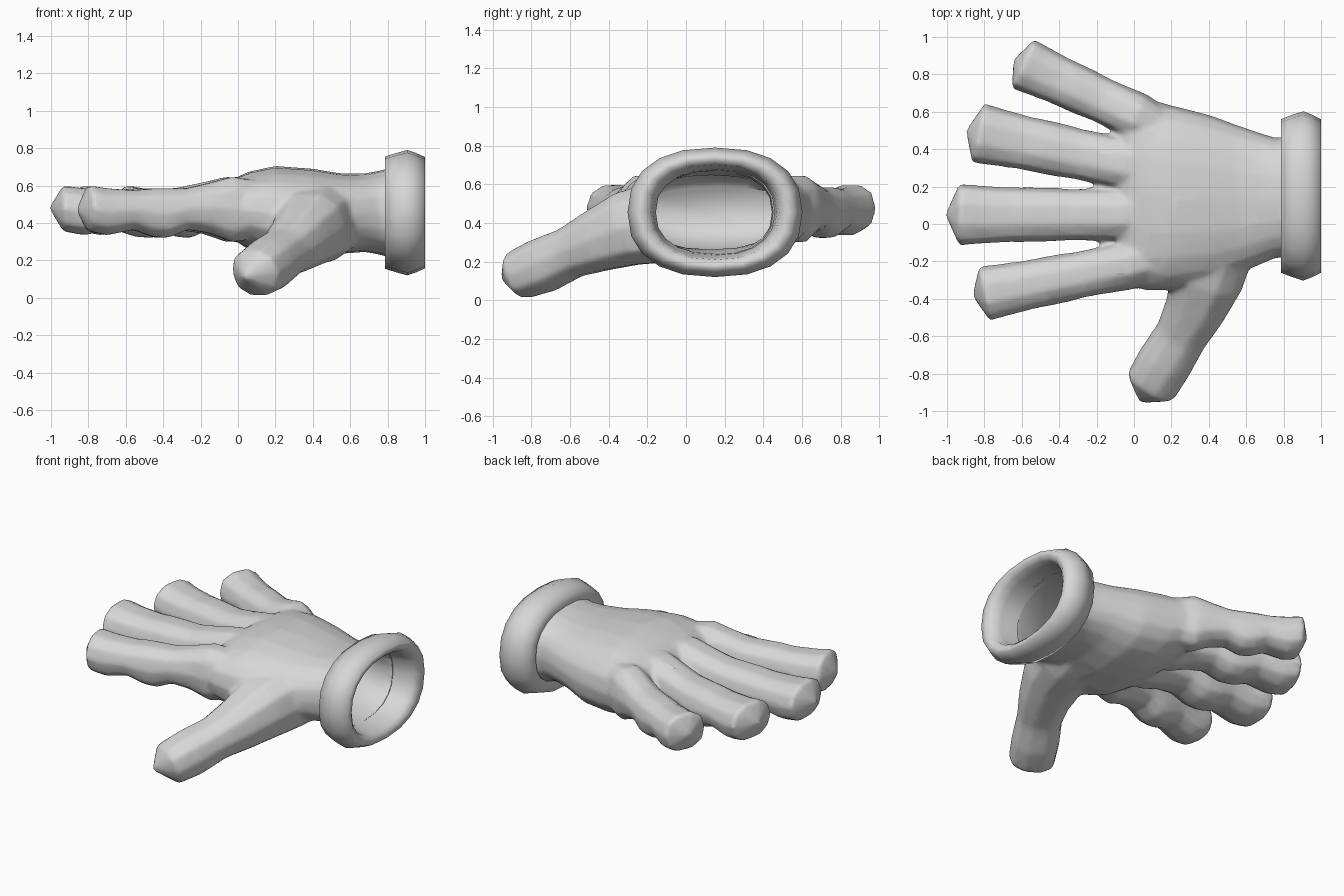
import bpy, bmesh, math
from mathutils import Vector

if "Cube" in bpy.data.objects:
    bpy.data.objects.remove(bpy.data.objects["Cube"])

glove_mat = bpy.data.materials.new("glove grey")
glove_mat.diffuse_color = (0.68, 0.68, 0.68, 1)
glove_mat.use_nodes = True
glove_mat.node_tree.nodes["Principled BSDF"].inputs["Base Color"].default_value = glove_mat.diffuse_color


def activate(obj):
    bpy.ops.object.select_all(action='DESELECT')
    obj.select_set(True)
    bpy.context.view_layer.objects.active = obj


def loft(name, stations, n=10, power=1.0, tip=None, caps=True, axis=None):
    """Skin rounded rings (x, y, z, width, height) strung along a path."""
    bm = bmesh.new()
    pts = [Vector(s[:3]) for s in stations]
    rings = []
    for i, s in enumerate(stations):
        t = axis or (pts[min(i + 1, len(pts) - 1)] - pts[max(i - 1, 0)])
        t = Vector(t).normalized()
        side = Vector((0, 0, 1)).cross(t).normalized()
        up = t.cross(side)
        ring = []
        for k in range(n):
            a = 2 * math.pi * k / n
            c, d = math.cos(a), math.sin(a)
            u = math.copysign(abs(c) ** power, c) * s[3] / 2
            v = math.copysign(abs(d) ** power, d) * s[4] / 2
            ring.append(bm.verts.new(pts[i] + side * u + up * v))
        rings.append(ring)
    for r, q in zip(rings, rings[1:]):
        for k in range(n):
            bm.faces.new((r[k], r[(k + 1) % n], q[(k + 1) % n], q[k]))
    if caps:
        bm.faces.new(rings[0][::-1])
        if tip:
            apex = bm.verts.new(tip)
            for k in range(n):
                bm.faces.new((rings[-1][k], rings[-1][(k + 1) % n], apex))
        else:
            bm.faces.new(rings[-1])
    bmesh.ops.recalc_face_normals(bm, faces=bm.faces)
    mesh = bpy.data.meshes.new(name)
    bm.to_mesh(mesh)
    bm.free()
    mesh.materials.append(glove_mat)
    obj = bpy.data.objects.new(name, mesh)
    bpy.context.collection.objects.link(obj)
    return obj


def modify(obj, kind, **settings):
    mod = obj.modifiers.new(kind.lower(), kind)
    for key, value in settings.items():
        setattr(mod, key, value)
    activate(obj)
    bpy.ops.object.modifier_apply(modifier=mod.name)


def combine(base, other, operation):
    modify(base, 'BOOLEAN', operation=operation, object=other, solver='EXACT')
    bpy.data.objects.remove(other)


# Palm, from the wrist to the knuckles
glove = loft("glove", [
    (0.84, 0.145, 0.455, 0.66, 0.50), (0.76, 0.14, 0.455, 0.64, 0.45),
    (0.68, 0.135, 0.455, 0.70, 0.42), (0.55, 0.13, 0.45, 0.80, 0.43),
    (0.40, 0.13, 0.44, 0.91, 0.50), (0.20, 0.14, 0.45, 0.99, 0.51),
    (0.06, 0.16, 0.465, 1.03, 0.42), (-0.03, 0.17, 0.475, 1.0, 0.32),
    (-0.09, 0.15, 0.48, 0.72, 0.20)], n=20, power=0.82, axis=(-1, 0, 0))

# Fingers: base, tip and width; the underside swells at each joint
fingers = [
    ("index_finger", (0.15, -0.185), (-0.865, -0.385), 0.265, 0.47),
    ("middle_finger", (0.15, 0.05), (-1.01, 0.05), 0.295, 0.48),
    ("ring_finger", (0.15, 0.28), (-0.90, 0.50), 0.29, 0.48),
    ("little_finger", (0.16, 0.51), (-0.645, 0.88), 0.26, 0.475)]
swell = [(0.0, 0.75, 0.62, 0.32), (0.18, 1.0, 0.655, 0.29), (0.30, 0.96, 0.62, 0.34),
         (0.42, 0.94, 0.59, 0.36), (0.52, 0.99, 0.59, 0.315), (0.60, 1.0, 0.59, 0.32),
         (0.70, 1.0, 0.58, 0.36), (0.84, 1.07, 0.59, 0.33), (0.935, 1.13, 0.605, 0.35)]
for name, base, end, width, mid in fingers:
    a, b = Vector(base), Vector(end)
    path = []
    for t, w, top, bottom in swell:
        p = a.lerp(b, t)
        path.append((p.x, p.y, (top + bottom) / 2, width * w, top - bottom))
    finger = loft(name, path, n=10, power=0.85, tip=(b.x, b.y, mid), axis=(b.x - a.x, b.y - a.y, 0))
    combine(glove, finger, 'UNION')

# Thumb, dropping forward from the heel of the hand
thumb = loft("thumb", [
    (0.46, 0.06, 0.43, 0.40, 0.40), (0.43, -0.12, 0.405, 0.44, 0.44),
    (0.385, -0.30, 0.37, 0.40, 0.40), (0.325, -0.46, 0.305, 0.33, 0.33),
    (0.25, -0.60, 0.245, 0.285, 0.27), (0.165, -0.74, 0.18, 0.30, 0.29),
    (0.09, -0.865, 0.13, 0.29, 0.26)], n=10, power=0.85, tip=(0.03, -0.96, 0.11))
combine(glove, thumb, 'UNION')

# Blend the joints into one skin, then thin the mesh
modify(glove, 'REMESH', mode='VOXEL', voxel_size=0.016)
modify(glove, 'SMOOTH', factor=0.5, iterations=7)
modify(glove, 'DECIMATE', ratio=0.2)

# Hollow inside
pocket = loft("pocket", [
    (0.95, 0.15, 0.455, 0.62, 0.47), (0.76, 0.14, 0.455, 0.61, 0.42),
    (0.60, 0.13, 0.455, 0.70, 0.385), (0.35, 0.13, 0.45, 0.86, 0.44),
    (0.10, 0.16, 0.465, 0.92, 0.36), (0.0, 0.17, 0.475, 0.75, 0.22)],
    n=20, power=0.85, axis=(-1, 0, 0))
combine(glove, pocket, 'DIFFERENCE')
glove.data.materials.clear()
glove.data.materials.append(glove_mat)
activate(glove)
bpy.ops.object.shade_smooth_by_angle(angle=math.radians(60))

# Rolled cuff around the wrist opening
cuff_profile = [(0.84, 0.65, 0.47), (0.785, 0.66, 0.47), (0.785, 0.82, 0.60), (0.85, 0.87, 0.64),
                (0.905, 0.905, 0.67), (0.95, 0.87, 0.64), (1.0, 0.82, 0.595),
                (1.0, 0.74, 0.54), (0.975, 0.665, 0.49), (0.92, 0.64, 0.47), (0.80, 0.612, 0.43)]
cuff = loft("cuff", [(x, 0.15, 0.455, w, h) for x, w, h in cuff_profile],
            n=20, power=0.85, caps=False, axis=(1, 0, 0))
activate(cuff)
bpy.ops.object.shade_smooth_by_angle(angle=math.radians(75))
